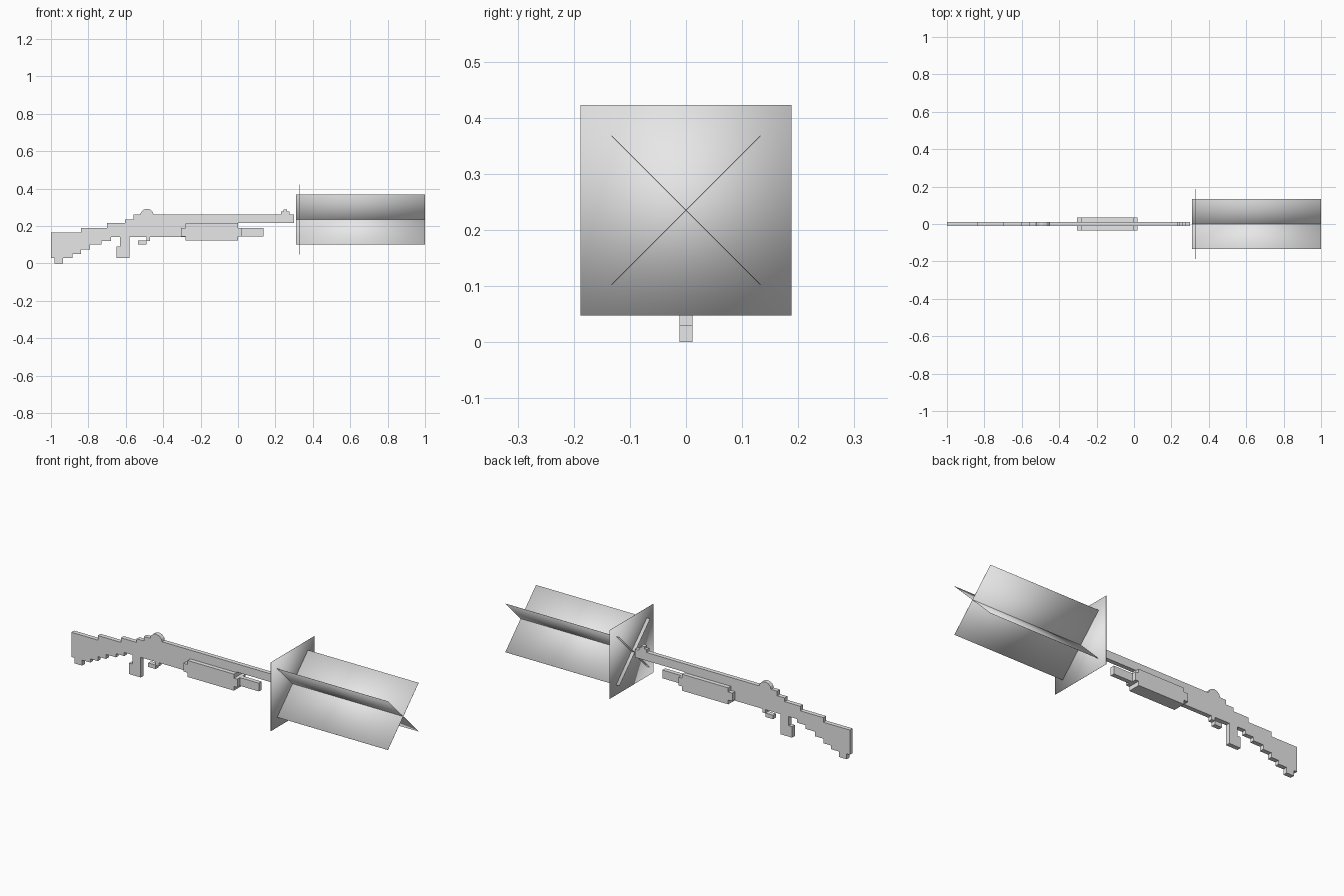
import bpy
import bmesh
from math import radians
from mathutils import Matrix, Vector

cube = bpy.data.objects.get("Cube")
if cube:
    bpy.data.objects.remove(cube, do_unlink=True)

grey = bpy.data.materials.new("plain grey")
grey.use_nodes = True
grey.diffuse_color = (0.8, 0.8, 0.8, 1)
shader = grey.node_tree.nodes["Principled BSDF"]
shader.inputs["Base Color"].default_value = grey.diffuse_color

HALF = 0.012     # half thickness of the flat body
GRIP = 0.035     # half thickness of the pump grip
SHEET = 0.001    # thickness of the flash sheets


def finish(name, bm, smooth=False):
    """Turn a bmesh into a named, coloured object."""
    bmesh.ops.recalc_face_normals(bm, faces=bm.faces)
    for face in bm.faces:
        face.smooth = smooth
    mesh = bpy.data.meshes.new(name)
    bm.to_mesh(mesh)
    bm.free()
    mesh.materials.append(grey)
    obj = bpy.data.objects.new(name, mesh)
    bpy.context.collection.objects.link(obj)
    return obj


def slab(name, outline, half=HALF):
    """Extrude an outline in the x-z plane evenly to both sides of y = 0."""
    bm = bmesh.new()
    face = bm.faces.new([bm.verts.new((x, -half, z)) for x, z in outline])
    result = bmesh.ops.extrude_face_region(bm, geom=[face])
    moved = [v for v in result["geom"] if isinstance(v, bmesh.types.BMVert)]
    bmesh.ops.translate(bm, verts=moved, vec=(0, 2 * half, 0))
    return finish(name, bm)


def stairs(start, steps):
    """Stepped line: each step is (x where it ends, level)."""
    points = []
    for end, level in steps:
        points += [(start, level), (end, level)]
        start = end
    return points


def sheet(name, size, centre, turn=0):
    """Very thin, softly shaded panel, turned about the x axis."""
    matrix = (Matrix.Translation(centre) @ Matrix.Rotation(radians(turn), 4, "X")
              @ Matrix.Diagonal((*size, 1)))
    bm = bmesh.new()
    bmesh.ops.create_cube(bm, size=1, matrix=matrix)
    return finish(name, bm, smooth=True)


# Stock, hand grip, receiver and barrel share one stepped silhouette
upper = stairs(-1, [(-.84, .165), (-.7, .19), (-.605, .215), (-.56, .235), (.3, .26)])
lower = stairs(-1, [(-.98, .03), (-.935, 0), (-.885, .03), (-.84, .05), (-.79, .075),
                    (-.73, .1), (-.68, .12), (-.63, .14), (-.58, .03),
                    (0, .14), (.3, .215)])
slab("stock_and_barrel", upper + lower[::-1])

# Heel of the hand grip
slab("grip_heel", stairs(-.65, [(-.63, .03)]) + stairs(-.63, [(-.65, .09)]))

# Trigger guard hook
slab("trigger_guard", [(-.535, .1), (-.49, .1), (-.49, .12), (-.47, .12),
                       (-.47, .145), (-.49, .145), (-.49, .122), (-.535, .122)])

# Rounded rear sight
bm = bmesh.new()
bmesh.ops.create_cone(bm, cap_ends=True, segments=12, radius1=.037, radius2=.037,
                      depth=2 * HALF,
                      matrix=Matrix.Translation((-.487, 0, .255))
                      @ Matrix.Rotation(radians(90), 4, "X"))
finish("rear_sight", bm)

# Small stepped front sight
slab("front_sight", stairs(.23, [(.243, .276), (.263, .288), (.275, .276)])
     + [(.275, .258), (.23, .258)])

# Magazine tube under the barrel
slab("magazine_tube", stairs(0, [(.135, .145)]) + stairs(.135, [(0, .19)]))

# Wide pump grip with notched ends
grip_top = stairs(-.305, [(-.28, .19), (0, .212), (.02, .19)])
grip_bottom = stairs(-.305, [(-.28, .145), (0, .122), (.02, .145)])
slab("pump_grip", grip_top + grip_bottom[::-1], GRIP)

# Muzzle flash: a square panel crossed by two long diagonal panels
WIDTH = .376
HEIGHT = .235
sheet("flash_square", (SHEET, WIDTH, WIDTH), Vector((.33, 0, HEIGHT)))
for side, turn in (("left", 45), ("right", -45)):
    sheet("flash_panel_" + side, (.69, WIDTH, SHEET), Vector((.655, 0, HEIGHT)), turn)
